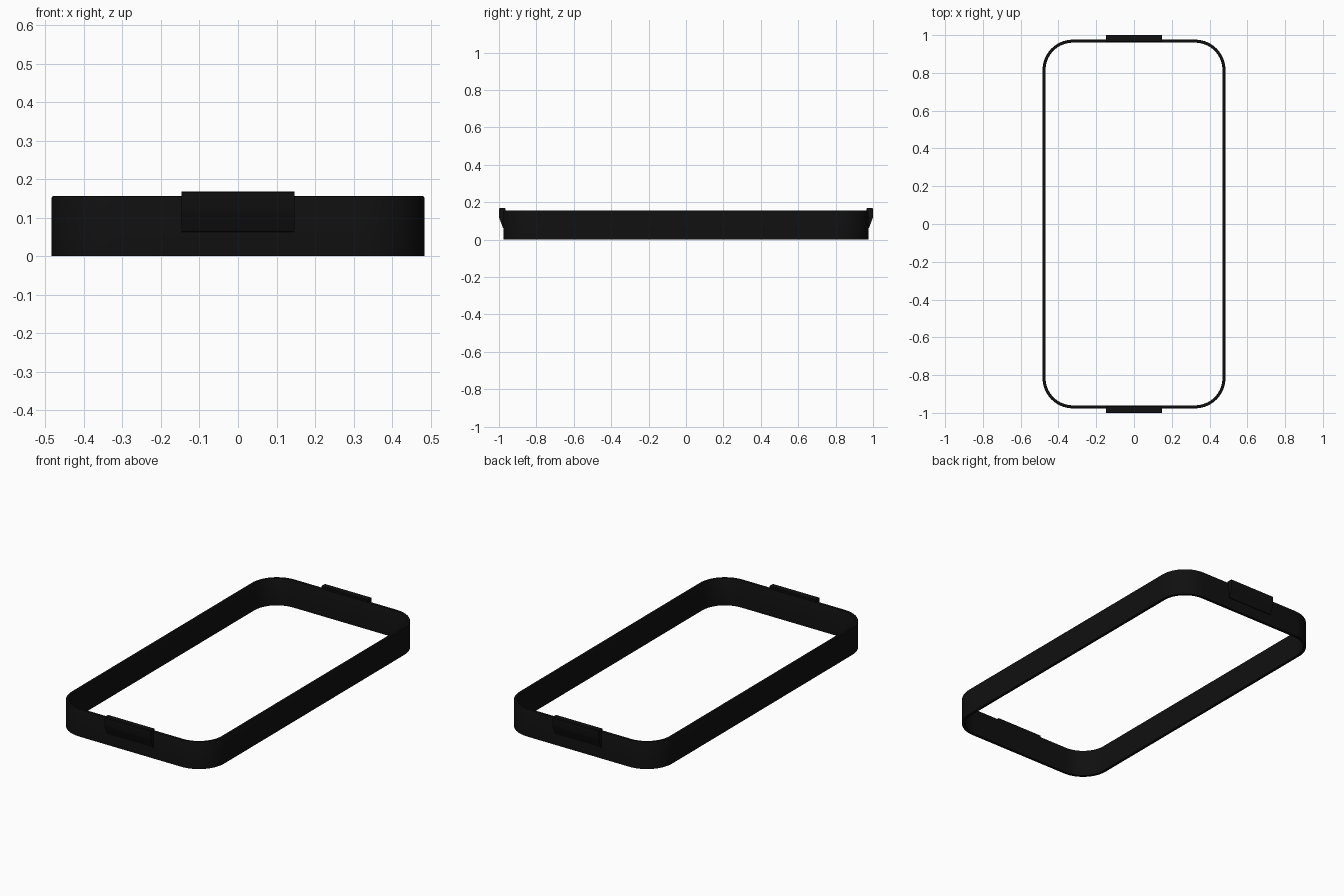
import bpy, bmesh
from math import cos, sin, pi

if "Cube" in bpy.data.objects:
    bpy.data.objects.remove(bpy.data.objects["Cube"])

black = bpy.data.materials.new("black_plastic")
black.diffuse_color = (0.005, 0.005, 0.005, 1)
black.use_nodes = True
black.node_tree.nodes["Principled BSDF"].inputs["Base Color"].default_value = black.diffuse_color


def finish(name, bm):
    bmesh.ops.recalc_face_normals(bm, faces=bm.faces)
    me = bpy.data.meshes.new(name)
    bm.to_mesh(me)
    bm.free()
    ob = bpy.data.objects.new(name, me)
    bpy.context.collection.objects.link(ob)
    me.materials.append(black)
    bpy.ops.object.select_all(action='DESELECT')
    bpy.context.view_layer.objects.active = ob
    ob.select_set(True)
    bpy.ops.object.shade_smooth_by_angle(angle=0.5)
    return ob


def rounded_rect(hx, hy, r, steps=16):
    pts = []
    for q, (sx, sy) in enumerate([(1, 1), (-1, 1), (-1, -1), (1, -1)]):
        for i in range(steps + 1):
            a = (q + i / steps) * pi / 2
            pts.append((sx * (hx - r) + r * cos(a), sy * (hy - r) + r * sin(a)))
    return pts


# Thin rounded band: (inset, height) cross-section swept round the outline
profile = [(0, 0), (0, 0.151), (0.0015, 0.1545), (0.005, 0.156),
           (0.011, 0.156), (0.0145, 0.1545), (0.016, 0.151), (0.016, 0)]
bm = bmesh.new()
rings = [[bm.verts.new((x, y, z)) for x, y in
          rounded_rect(0.484 - d, 0.976 - d, 0.16 - d)] for d, z in profile]
for a, b in zip(rings, rings[1:] + rings[:1]):
    n = len(a)
    for i in range(n):
        j = (i + 1) % n
        bm.faces.new((a[i], a[j], b[j], b[i]))
finish("band", bm)

# Finger tabs with a tapered underside on both short ends
tab = [(0.964, 0.156), (0.964, 0.165), (0.967, 0.168), (0.997, 0.168),
       (1.0, 0.165), (1.0, 0.121), (0.998, 0.114), (0.979, 0.064),
       (0.972, 0.06), (0.968, 0.06)]
for name, s in (("front_tab", -1), ("back_tab", 1)):
    bm = bmesh.new()
    ends = [[bm.verts.new((x, s * y, z)) for y, z in tab] for x in (-0.147, 0.147)]
    for e in ends:
        bm.faces.new(e)
    for i in range(len(tab)):
        j = (i + 1) % len(tab)
        bm.faces.new((ends[0][i], ends[0][j], ends[1][j], ends[1][i]))
    finish(name, bm)
